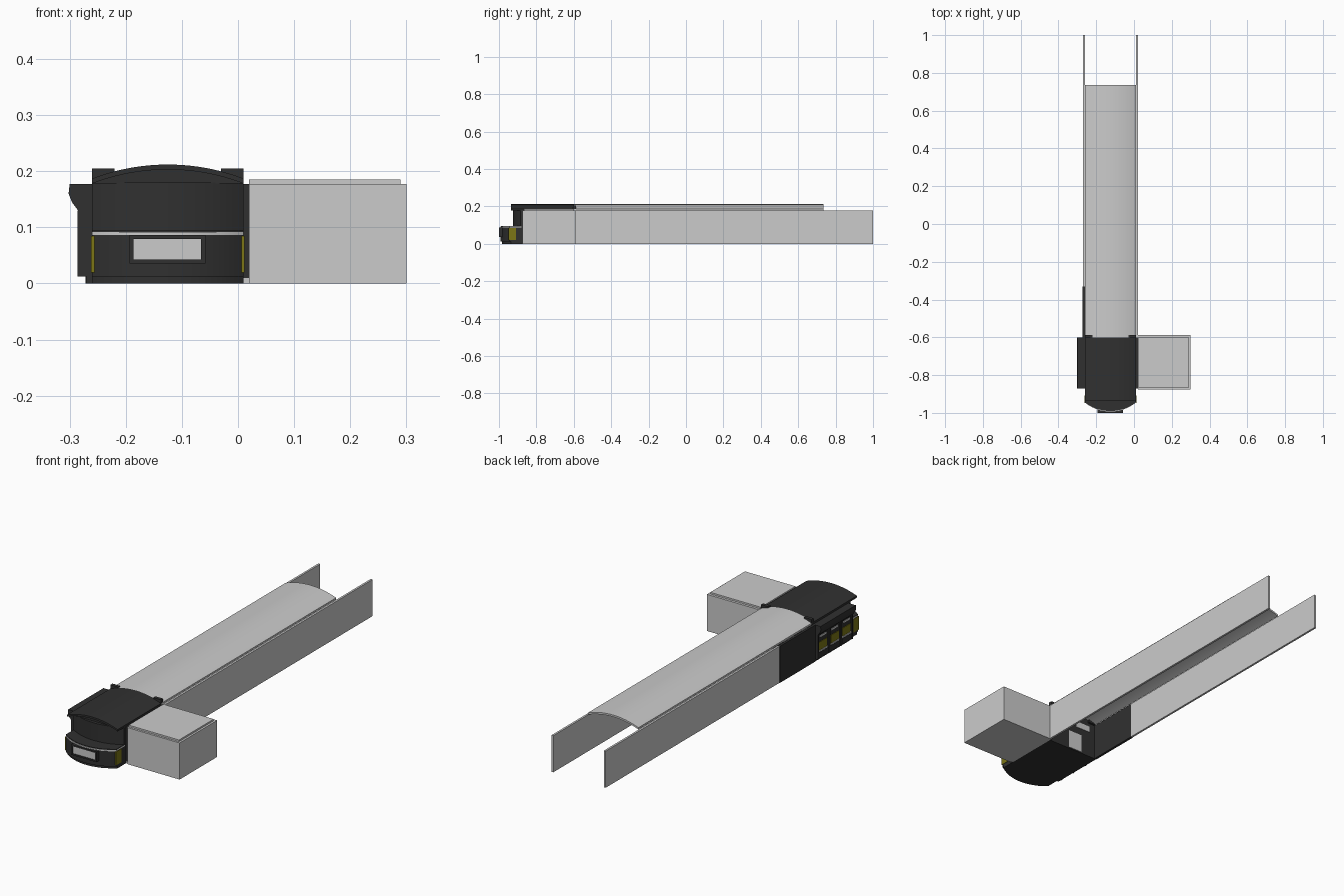
import bpy, bmesh, math

if "Cube" in bpy.data.objects:
    bpy.data.objects.remove(bpy.data.objects["Cube"])

CX = -0.125            # centre line of the long hall
HW = 0.135             # half width of hall roof


def material(name, rgb):
    m = bpy.data.materials.new(name)
    m.diffuse_color = (*rgb, 1)
    m.use_nodes = True
    m.node_tree.nodes["Principled BSDF"].inputs["Base Color"].default_value = m.diffuse_color
    return m


DARK = material("dark_cladding", (0.03, 0.03, 0.03))
YELLOW = material("yellow_glass", (0.20, 0.18, 0.008))


def prism(name, pts, axis, a, b, mat=None, smooth=False):
    """Extrude a 2D outline along axis from a to b (y: pts are x,z; z: x,y)."""
    bm = bmesh.new()
    place = (lambda p, d: (p[0], d, p[1])) if axis == "y" else (lambda p, d: (p[0], p[1], d))
    lo = [bm.verts.new(place(p, a)) for p in pts]
    hi = [bm.verts.new(place(p, b)) for p in pts]
    bm.faces.new(lo)
    bm.faces.new(hi)
    for i in range(len(pts)):
        j = (i + 1) % len(pts)
        bm.faces.new((lo[i], lo[j], hi[j], hi[i]))
    bmesh.ops.recalc_face_normals(bm, faces=bm.faces)
    me = bpy.data.meshes.new(name)
    bm.to_mesh(me)
    bm.free()
    ob = bpy.data.objects.new(name, me)
    bpy.context.collection.objects.link(ob)
    if mat:
        me.materials.append(mat)
    if smooth:
        bpy.ops.object.select_all(action="DESELECT")
        ob.select_set(True)
        bpy.context.view_layer.objects.active = ob
        bpy.ops.object.shade_smooth_by_angle(angle=math.radians(25))
    return ob


def box(name, x0, x1, y0, y1, z0, z1, mat=None):
    return prism(name, [(x0, y0), (x1, y0), (x1, y1), (x0, y1)], "z", z0, z1, mat)


def arc(base, rise, half=HW, n=24):
    """Shallow circular arc across the hall, from left to right."""
    r = (half * half + rise * rise) / (2 * rise)
    t = math.asin(half / r)
    return [(CX + r * math.sin(a), base + rise - r + r * math.cos(a))
            for a in (-t + 2 * t * i / n for i in range(n + 1))]


def bow_plan(back, side, front, half=HW):
    """Plan outline with straight sides and a bowed front."""
    bow = [(x, -y) for x, y in arc(-side, side - front, half)]
    return bow + [(CX + half, back), (CX - half, back)]


# Long hall: side walls and curved roof shell
box("hall_right_wall", 0.01, 0.02, -0.60, 1.0, 0, 0.177)
box("hall_left_wall", -0.27, -0.26, -0.33, 1.0, 0, 0.177)
box("hall_left_dark_wall", -0.272, -0.26, -0.60, -0.33, 0, 0.177, DARK)
shell = arc(0.187, 0.025) + arc(0.178, 0.025)[::-1]
prism("hall_roof", shell, "y", -0.60, 0.735, None, True)

# Side room: four walls, floor and roof slab
box("room_front_wall", 0.02, 0.30, -0.875, -0.865, 0, 0.177)
box("room_back_wall", 0.02, 0.30, -0.60, -0.588, 0, 0.177)
box("room_outer_wall", 0.29, 0.30, -0.865, -0.60, 0, 0.177)
box("room_floor", 0.02, 0.29, -0.865, -0.60, 0, 0.01)
box("room_roof", 0.02, 0.29, -0.865, -0.60, 0.170, 0.185)

# Head building: base, bowed lower storey, recessed upper storey
prism("head_base", bow_plan(-0.60, -0.935, -0.985), "z", 0, 0.012, DARK, True)
box("head_base_left", -0.27, -0.26, -0.87, -0.60, 0, 0.012, DARK)
box("head_base_right", 0.01, 0.02, -0.87, -0.60, 0, 0.010)
prism("head_lower_bow", bow_plan(-0.60, -0.945, -0.992), "z", 0.012, 0.086, DARK, True)
prism("bow_light_band", bow_plan(-0.88, -0.945, -0.993), "z", 0.086, 0.092, None, True)
prism("bow_cap", bow_plan(-0.88, -0.943, -0.990), "z", 0.092, 0.095, DARK, True)
prism("head_upper_wall", bow_plan(-0.60, -0.885, -0.925), "z", 0.086, 0.180, DARK, True)
box("head_right_wall", 0.01, 0.021, -0.87, -0.60, 0.010, 0.177, DARK)

# Head roof with front overhang, gable fill and corner upstands at the joint
prism("head_roof", shell, "y", -0.935, -0.60, DARK, True)
prism("head_gable", arc(0.178, 0.025), "y", -0.91, -0.598, DARK)
for side in (-1, 1):
    x = sorted((CX + side * HW, CX + side * 0.095))
    box("roof_upstand", *x, -0.604, -0.588, 0.177, 0.205, DARK)
    # Yellow corner windows of the bow
    x = sorted((CX + side * 0.125, CX + side * (HW + 0.002)))
    box("bow_corner_window", *x, -0.948, -0.908, 0.02, 0.085, YELLOW)

# Front window with frame
box("front_window", -0.187, -0.065, -0.996, -0.96, 0.042, 0.080)
for x0, x1, z0, z1 in ((-0.193, -0.186, 0.036, 0.086), (-0.066, -0.058, 0.036, 0.086),
                       (-0.186, -0.066, 0.036, 0.043), (-0.186, -0.066, 0.079, 0.086)):
    box("front_window_frame", x0, x1, -1.0, -0.96, z0, z1, DARK)

# Left side: wall, slanted canopy, three bays with windows
box("head_left_wall", -0.28, -0.26, -0.87, -0.60, 0.012, 0.177, DARK)
prism("side_canopy", [(-0.26, 0.177), (-0.30, 0.177), (-0.302, 0.160),
                      (-0.296, 0.145), (-0.285, 0.130), (-0.26, 0.130)],
      "y", -0.87, -0.60, DARK)
for i in range(3):
    y = -0.825 + 0.09 * i
    box("bay_window", -0.2825, -0.27, y - 0.031, y + 0.031, 0.050, 0.090, YELLOW)
    box("bay_sill", -0.285, -0.27, y - 0.033, y + 0.033, 0.044, 0.051)
    box("bay_upper_slit", -0.2825, -0.27, y - 0.025, y + 0.025, 0.112, 0.120)
    box("bay_lower_panel", -0.285, -0.27, y - 0.036, y + 0.036, 0.014, 0.043, DARK)
for i in range(4):
    y = -0.865 + 0.0867 * i
    box("bay_pier", -0.286, -0.27, y - 0.005, y + 0.005, 0.012, 0.130, DARK)

# Inner partition between head and hall, with light door and transom
box("partition", -0.26, 0.01, -0.604, -0.598, 0, 0.180, DARK)
box("partition_door", -0.18, -0.105, -0.60, -0.596, 0.005, 0.095)
box("partition_transom", -0.23, -0.15, -0.60, -0.596, 0.13, 0.16)
